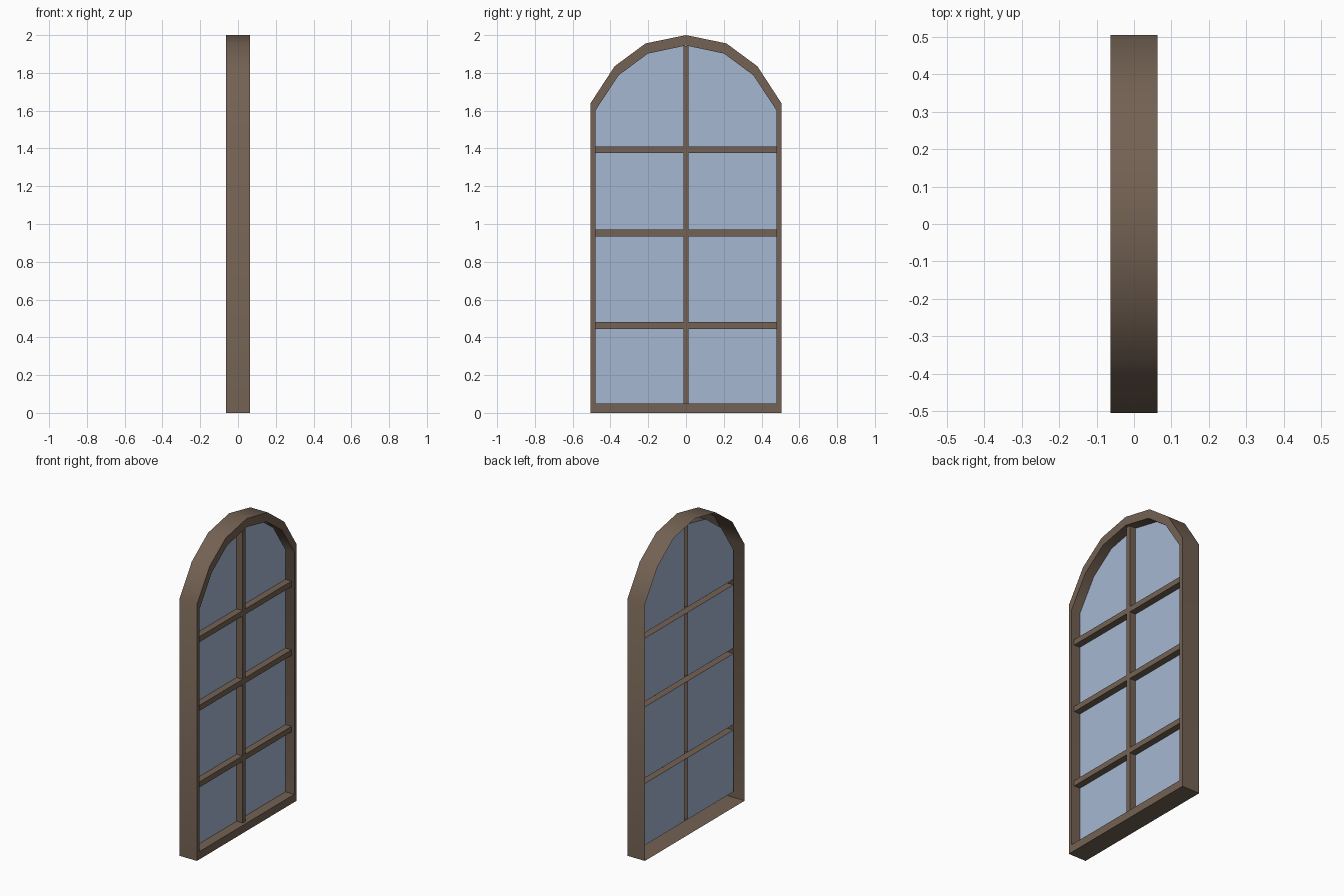
import bpy, math

if "Cube" in bpy.data.objects:
    bpy.data.objects.remove(bpy.data.objects["Cube"])

def material(name, col):
    m = bpy.data.materials.new(name)
    m.diffuse_color = (*col, 1)
    m.use_nodes = True
    m.node_tree.nodes["Principled BSDF"].inputs["Base Color"].default_value = m.diffuse_color
    return m

brown = material("brown wood", (0.174, 0.122, 0.087))
blue = material("pale blue glass", (0.38, 0.476, 0.647))

def make(name, verts, faces, mat, smooth=False):
    me = bpy.data.meshes.new(name)
    me.from_pydata(verts, [], faces)
    me.materials.append(mat)
    ob = bpy.data.objects.new(name, me)
    bpy.context.collection.objects.link(ob)
    if smooth:
        bpy.ops.object.select_all(action='DESELECT')
        ob.select_set(True)
        bpy.context.view_layer.objects.active = ob
        bpy.ops.object.shade_smooth_by_angle(angle=math.radians(40))
    return ob

def arch(half):
    # mirror the right half (bottom to peak) into a closed loop
    return half + [(-y, z) for y, z in reversed(half[:-1])]

FRONT, BAR, GLASS, BACK = 0.0625, 0.043, 0.0, -0.0625
inner_half = [(0.48, 0.05), (0.48, 1.60), (0.357, 1.787), (0.202, 1.902), (0, 1.945)]
outer = arch([(0.505, 0), (0.505, 1.64), (0.378, 1.835), (0.214, 1.956), (0, 2.0)])
inner = arch(inner_half)

# arched frame: outer wall, front face, inner reveal, open at the back
rings = [(BACK, outer), (FRONT, outer), (FRONT, inner), (GLASS, inner)]
n = len(outer)
verts = [(x, y, z) for x, ring in rings for y, z in ring]
faces = []
for r in range(3):
    for i in range(n):
        j = (i + 1) % n
        faces.append((r * n + i, r * n + j, (r + 1) * n + j, (r + 1) * n + i))
make("arched_frame", verts, [f[::-1] for f in faces], brown, True)

def bar(name, y0, y1, z0, z1, upright):
    # channel-shaped glazing bar, open towards the back
    v = [(x, y, z) for x in (GLASS, BAR) for y, z in ((y0, z0), (y1, z0), (y1, z1), (y0, z1))]
    f = [(4, 5, 6, 7)]
    f += [(1, 2, 6, 5), (3, 0, 4, 7)] if upright else [(0, 1, 5, 4), (2, 3, 7, 6)]
    make(name, v, f, brown)

W = 0.014
levels = [(0.445, 0.48), (0.935, 0.97), (1.375, 1.41)]
lows = [0.05] + [b for a, b in levels]
highs = [a for a, b in levels] + [1.943]
for k, (a, b) in enumerate(levels):
    bar(f"cross_bar_{k+1}", -0.48, 0.48, a, b, False)
for k, (a, b) in enumerate(zip(lows, highs)):
    bar(f"upright_bar_{k+1}", -W, W, a, b, True)

# glass panes, left and right of the upright bar
for side, s in (("right", 1), ("left", -1)):
    for k, (a, b) in enumerate(zip(lows, highs)):
        if k < 3:
            pts = [(W, a), (0.48, a), (0.48, b), (W, b)]
        else:
            pts = [(W, a), (0.48, a)] + inner_half[1:-1] + [(W, b)]
        idx = list(range(len(pts)))
        make(f"glass_pane_{side}_{k+1}", [(GLASS, s * y, z) for y, z in pts],
             [idx if s > 0 else idx[::-1]], blue)
